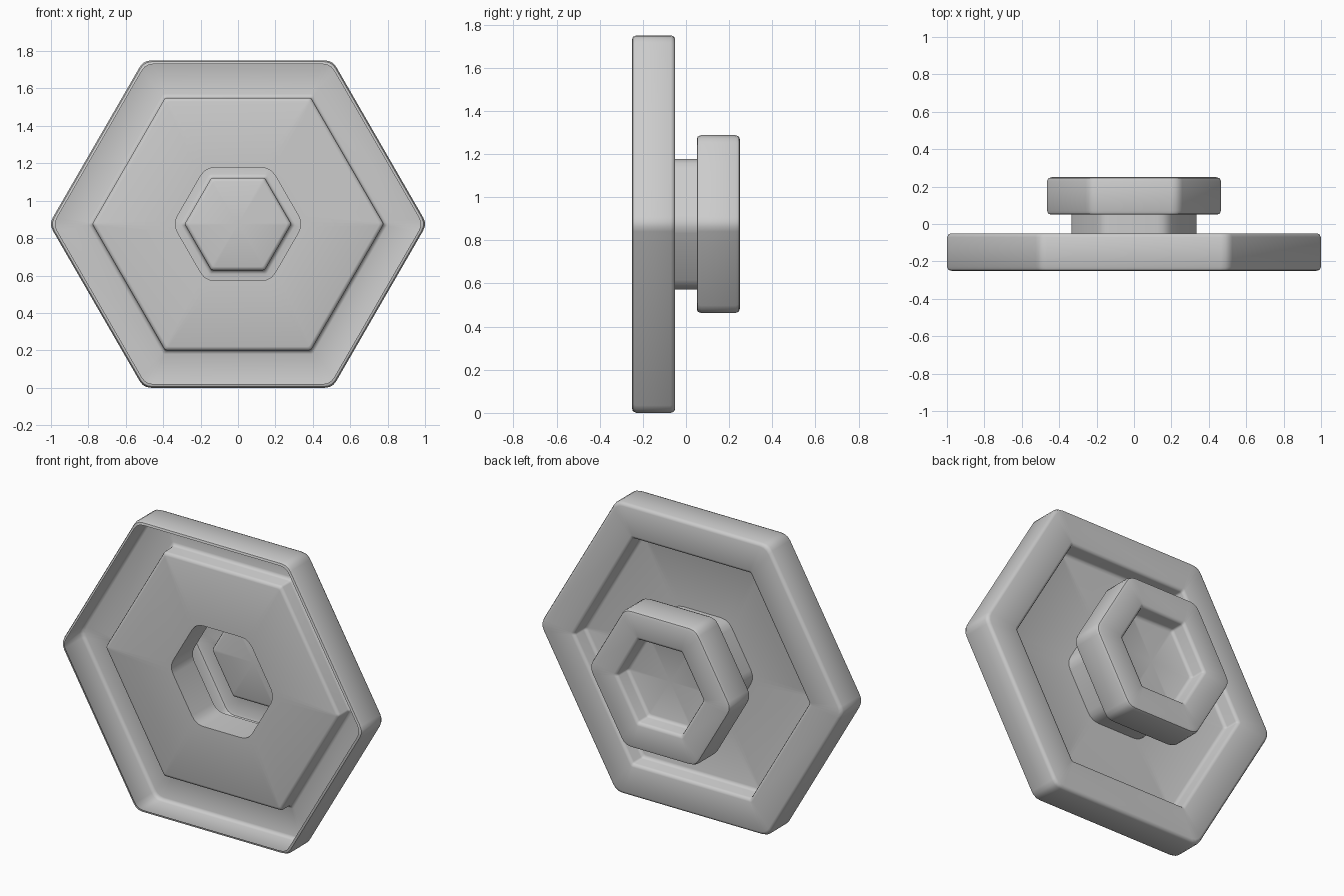
import bpy, bmesh, math
from mathutils import Vector

if "Cube" in bpy.data.objects:
    bpy.data.objects.remove(bpy.data.objects["Cube"])

CENTRE_Z = 0.875

grey = bpy.data.materials.new("light_grey")
grey.diffuse_color = (0.6, 0.6, 0.6, 1.0)
grey.use_nodes = True
grey.node_tree.nodes["Principled BSDF"].inputs["Base Color"].default_value = grey.diffuse_color


def hex_ring(apothem, y, trim):
    """Hexagon with slightly rounded corners, as points in the xz plane."""
    radius = apothem / math.cos(math.pi / 6)
    corners = [Vector((radius * math.cos(k * math.pi / 3), y,
                       radius * math.sin(k * math.pi / 3))) for k in range(6)]
    points = []
    for k, c in enumerate(corners):
        a = c + (corners[k - 1] - c).normalized() * trim
        b = c + (corners[(k + 1) % 6] - c).normalized() * trim
        for t in (0.0, 0.33, 0.67, 1.0):
            points.append(a * (1 - t) ** 2 + c * 2 * t * (1 - t) + b * t * t)
    return points


def hex_shell(name, profile, cap=False):
    """Skin a thin shell through hexagon rings given as (apothem, y, trim)."""
    bm = bmesh.new()
    rings = [[bm.verts.new(p + Vector((0, 0, CENTRE_Z))) for p in hex_ring(*row)]
             for row in profile]
    for r0, r1 in zip(rings, rings[1:]):
        n = len(r0)
        for i in range(n):
            j = (i + 1) % n
            bm.faces.new((r0[i], r1[i], r1[j], r0[j]))
    if cap:
        face = bm.faces.new(rings[-1][::-1])
        bmesh.ops.poke(bm, faces=[face])
    mesh = bpy.data.meshes.new(name)
    bm.to_mesh(mesh)
    bm.free()
    mesh.materials.append(grey)
    obj = bpy.data.objects.new(name, mesh)
    bpy.context.collection.objects.link(obj)
    bpy.ops.object.select_all(action='DESELECT')
    obj.select_set(True)
    bpy.context.view_layer.objects.active = obj
    bpy.ops.object.shade_smooth_by_angle(angle=math.radians(46))
    return obj


C, N, S = 0.04, 0.05, 0.01   # corner trims: plates, neck, recesses
PANEL_Y = -0.152             # sunken panel of the large plate

# Large plate: open at the front, raised rim and sunken panel at the back
hex_shell("large_plate", [
    (0.855, -0.25, C), (0.868, -0.246, C), (0.875, -0.23, C),
    (0.875, -0.07, C), (0.868, -0.055, C), (0.855, -0.05, C),
    (0.695, -0.05, S), (0.681, -0.055, S), (0.675, -0.068, S),
    (0.675, -0.134, S), (0.669, -0.147, S), (0.655, PANEL_Y, S),
    (0.302, PANEL_Y, N)])

# Hollow neck joining plate and knob
hex_shell("neck", [(0.302, PANEL_Y, N), (0.302, 0.05, N)])

# Knob: hollow, with a recess in its back face
hex_shell("knob", [
    (0.302, 0.05, N), (0.392, 0.05, C), (0.406, 0.054, C), (0.412, 0.07, C),
    (0.412, 0.23, C), (0.406, 0.245, C), (0.392, 0.25, C),
    (0.267, 0.25, S), (0.253, 0.245, S), (0.247, 0.232, S),
    (0.247, 0.168, S), (0.241, 0.155, S), (0.228, 0.15, S)], cap=True)
